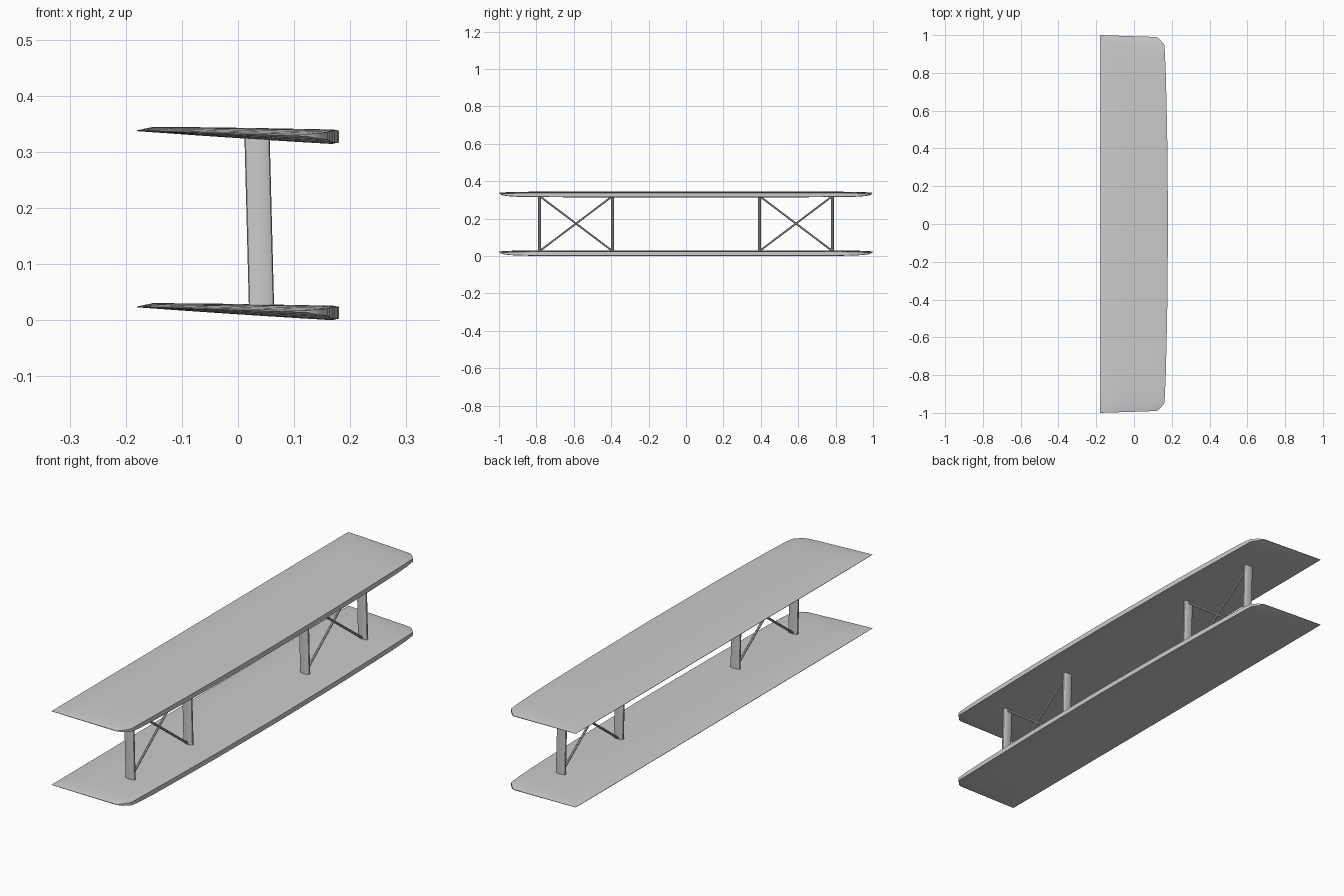
import bpy, bmesh, math
from mathutils import Vector

if "Cube" in bpy.data.objects:
    bpy.data.objects.remove(bpy.data.objects["Cube"])

GAP = 0.314  # vertical distance between the two wings


def finish(name, bm, angle=40):
    bmesh.ops.recalc_face_normals(bm, faces=bm.faces)
    me = bpy.data.meshes.new(name)
    bm.to_mesh(me)
    bm.free()
    ob = bpy.data.objects.new(name, me)
    bpy.context.collection.objects.link(ob)
    bpy.ops.object.select_all(action='DESELECT')
    ob.select_set(True)
    bpy.context.view_layer.objects.active = ob
    bpy.ops.object.shade_smooth_by_angle(angle=math.radians(angle))
    return ob


def loft(bm, rings):
    vr = [[bm.verts.new(p) for p in r] for r in rings]
    n = len(vr[0])
    for a, b in zip(vr, vr[1:]):
        for i in range(n):
            bm.faces.new((a[i], a[(i + 1) % n], b[(i + 1) % n], b[i]))
    bm.faces.new(vr[0])
    bm.faces.new(vr[-1])


# Wing section: chord fraction from trailing edge, height
PROFILE = [(0, .0245), (.08, .0305), (.3, .0300), (.6, .0285), (.88, .0265),
           (.97, .0260), (1, .0240), (1, .0030), (.97, .0005), (.85, .0030),
           (.6, .0085), (.3, .0155), (.08, .0210), (0, .0230)]
# Half span stations: y, leading edge x, thickness factor
STATIONS = [(0, .180, 1), (.4, .177, 1), (.65, .172, 1), (.8, .168, .97),
            (.9, .164, .85), (.955, .160, .62), (.985, .137, .38), (1, .120, .1)]


def wing(name, z0):
    half = STATIONS[1:]
    spans = [(-y, le, t) for y, le, t in reversed(half)] + STATIONS
    rings = []
    for y, le, t in spans:
        ring = []
        for f, z in PROFILE:
            x = -.18 + f * (le + .18)
            mid = .024 - .0095 * (x + .18) / .36
            skew = 1 - .01 * f * max(0, (abs(y) - .9) / .1)
            ring.append((x, y * skew, z0 + mid + (z - mid) * t))
        rings.append(ring)
    bm = bmesh.new()
    loft(bm, rings)
    finish(name, bm)


wing("lower_wing", 0)
wing("upper_wing", GAP)


# Flattened struts, leaning slightly back towards the top
def strut(name, y):
    rings = []
    for z, cx in ((.018, .042), (.327, .034)):
        rings.append([(cx + .0225 * math.cos(a), y + .008 * math.copysign(abs(math.sin(a)) ** .7, math.sin(a)), z)
                      for a in (2 * math.pi * i / 16 for i in range(16))])
    bm = bmesh.new()
    loft(bm, rings)
    finish(name, bm)


# Thin crossed bracing rods
def rod(name, p, q, r=.005):
    p, q = Vector(p), Vector(q)
    bm = bmesh.new()
    bmesh.ops.create_cone(bm, cap_ends=True, segments=8, radius1=r, radius2=r, depth=(q - p).length)
    rot = (q - p).to_track_quat('Z', 'Y').to_matrix().to_4x4()
    bm.transform(rot)
    bmesh.ops.translate(bm, verts=bm.verts, vec=(p + q) / 2)
    finish(name, bm)


for side, s in (("front", -1), ("back", 1)):
    strut(side + "_inner_strut", s * .393)
    strut(side + "_outer_strut", s * .783)
    rod(side + "_brace_rising", (.041, s * .393, .027), (.036, s * .783, .321))
    rod(side + "_brace_falling", (.036, s * .393, .321), (.041, s * .783, .027))
